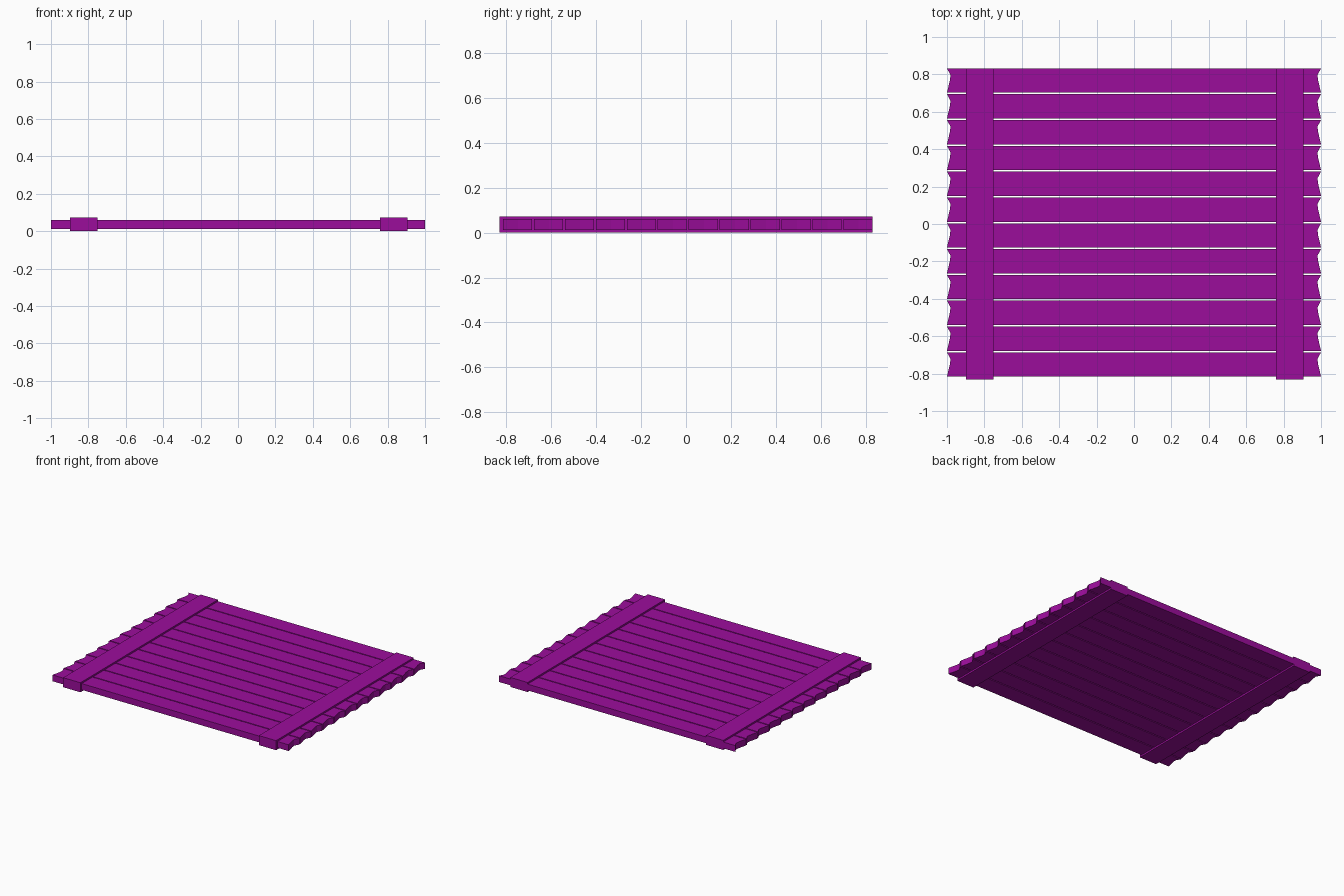
import bpy, bmesh

if "Cube" in bpy.data.objects:
    bpy.data.objects.remove(bpy.data.objects["Cube"])

mat = bpy.data.materials.new("purple_wood")
mat.diffuse_color = (0.33, 0.004, 0.33, 1)
mat.use_nodes = True
mat.node_tree.nodes["Principled BSDF"].inputs["Base Color"].default_value = mat.diffuse_color


def prism(name, outline, z0, z1):
    """Extrude a flat xy outline from z0 to z1."""
    bm = bmesh.new()
    face = bm.faces.new([bm.verts.new((x, y, z0)) for x, y in outline])
    ext = bmesh.ops.extrude_face_region(bm, geom=[face])
    verts = [v for v in ext["geom"] if isinstance(v, bmesh.types.BMVert)]
    bmesh.ops.translate(bm, verts=verts, vec=(0, 0, z1 - z0))
    bmesh.ops.recalc_face_normals(bm, faces=bm.faces)
    mesh = bpy.data.meshes.new(name)
    bm.to_mesh(mesh)
    bm.free()
    mesh.materials.append(mat)
    obj = bpy.data.objects.new(name, mesh)
    bpy.context.collection.objects.link(obj)
    return obj


HALF_Y = 0.832
PITCH, WIDTH = 0.138, 0.130

# Planks with notched ends (distance from top edge as fraction, end x)
END = [(0.0, 1.0), (0.27, 0.981), (0.48, 0.984), (1.0, 1.0)]
for i in range(12):
    top = HALF_Y - i * PITCH
    right = [(x, top - t * WIDTH) for t, x in END]
    left = [(-x, y) for x, y in reversed(right)]
    prism(f"plank_{i + 1}", right + left, 0.0125, 0.0605)

# Cross battens clamping the planks above and below
for name, x0, x1 in (("left_batten", -0.898, -0.752), ("right_batten", 0.759, 0.905)):
    prism(name, [(x0, -HALF_Y), (x1, -HALF_Y), (x1, HALF_Y), (x0, HALF_Y)], 0.0, 0.073)
